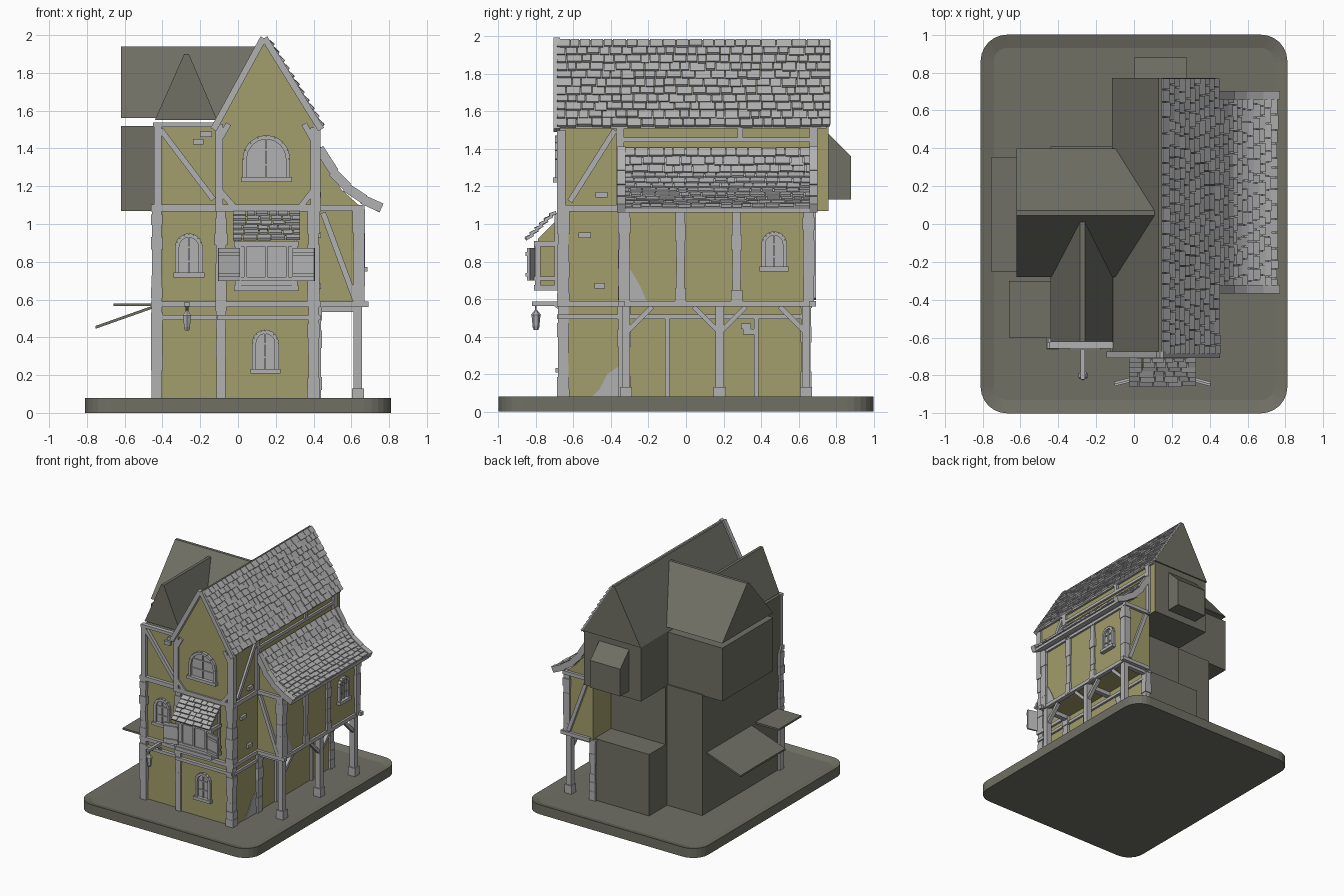
import bpy, bmesh, math, random
from mathutils import Vector, Matrix

random.seed(4)
if "Cube" in bpy.data.objects:
    bpy.data.objects.remove(bpy.data.objects["Cube"])


def material(name, rgb):
    m = bpy.data.materials.new(name)
    m.use_nodes = True
    m.diffuse_color = (*rgb, 1)
    m.node_tree.nodes["Principled BSDF"].inputs["Base Color"].default_value = (*rgb, 1)
    return m


PLASTER = material("ochre plaster", (0.36, 0.34, 0.145))
DARK = material("dark stone", (0.16, 0.16, 0.13))
GREY = material("weathered grey", (0.44, 0.44, 0.44))
FRONT, RIGHT, BACK = Vector((0, -1, 0)), Vector((1, 0, 0)), Vector((0, 1, 0))
UP = Vector((0, 0, 1))


def finish(bm, name, *mats):
    mesh = bpy.data.meshes.new(name)
    bm.to_mesh(mesh)
    bm.free()
    for m in mats:
        mesh.materials.append(m)
    ob = bpy.data.objects.new(name, mesh)
    bpy.context.scene.collection.objects.link(ob)
    return ob


def bar(bm, p, q, w, d, n):
    """Box from p to q, w wide, d deep along the normal n."""
    p, q = Vector(p), Vector(q)
    z = (q - p).normalized()
    n = (n - z * n.dot(z)).normalized()
    s = n.cross(z)
    m = Matrix((s * w, n * d, q - p)).transposed().to_4x4()
    m.translation = (p + q) / 2
    bmesh.ops.create_cube(bm, size=1, matrix=m)


def prism(name, pts, axis, a, b, show=(), base=DARK):
    """Profile swept along an axis; faces towards the show normals get plaster."""
    place = {"x": lambda u, v: (a, u, v), "y": lambda u, v: (u, a, v), "z": lambda u, v: (u, v, a)}[axis]
    bm = bmesh.new()
    f = bm.faces.new([bm.verts.new(place(u, v)) for u, v in pts])
    ext = bmesh.ops.extrude_face_region(bm, geom=[f])
    step = Vector([(b - a) * (axis == k) for k in "xyz"])
    bmesh.ops.translate(bm, vec=step, verts=[v for v in ext["geom"] if isinstance(v, bmesh.types.BMVert)])
    bmesh.ops.recalc_face_normals(bm, faces=bm.faces)
    for f in bm.faces:
        f.normal_update()
        f.material_index = int(any(f.normal.dot(n) > 0.9 for n in show))
    return finish(bm, name, base, PLASTER)


def block(name, x0, x1, y0, y1, z0, z1, show=(), base=DARK):
    return prism(name, [(x0, y0), (x1, y0), (x1, y1), (x0, y1)], "z", z0, z1, show, base)


def along(path, t):
    t *= len(path) - 1
    i = min(int(t), len(path) - 2)
    return Vector(path[i]).lerp(Vector(path[i + 1]), t - i)


def tiles(name, path, s0, s1, rows, place):
    """Uneven shingle rows following a slope path from eave to top."""
    bm = bmesh.new()
    for r in range(rows):
        a, b = along(path, r / rows), along(path, min(1, (r + 1.25) / rows))
        s = s0
        while s < s1 - 0.005:
            e = min(s1, s + random.uniform(0.045, 0.085))
            if s1 - e < 0.03:
                e = s1
            mid, slip = (s + e) / 2, random.uniform(-0.08, 0.06)
            p, q = place(a.x, mid, a.y), place(b.x, mid, b.y)
            p = p + (q - p) * slip
            n = (q - p).cross(place(0, 1, 0) - place(0, 0, 0)).normalized()
            n = n if n.z > 0 else -n
            bar(bm, p + n * random.uniform(0.012, 0.02), q + n * 0.003, e - s - 0.005, 0.016, n)
            s = e
    return finish(bm, name, GREY)


def stone_post(bm, x, y, z0, z1, w):
    """Column of unevenly sized blocks."""
    z = z0
    while z < z1 - 0.001:
        e = min(z1, z + random.uniform(0.05, 0.1))
        k = w + random.uniform(-0.008, 0.012)
        bar(bm, (x, y, z), (x, y, e), k, k, FRONT)
        z = e


def window(name, c, n, w, h):
    """Arched pane with frame, bars and sill; c is the bottom centre."""
    bm, c, s = bmesh.new(), Vector(c), UP.cross(n)
    r = w / 2
    line = [(-r, 0), (r, 0)] + [(r * math.cos(i * math.pi / 8), h - r + r * math.sin(i * math.pi / 8)) for i in range(9)]
    pts = [c + s * u + UP * v for u, v in line]
    f = bm.faces.new([bm.verts.new(p + n * 0.006) for p in pts])
    f.normal_update()
    if f.normal.dot(n) < 0:
        f.normal_flip()
    for p, q in zip(pts, pts[1:] + pts[:1]):
        bar(bm, p, q, 0.022, 0.045, n)
    bar(bm, c, c + UP * h, 0.008, 0.03, n)
    for k in (0.35, 0.7):
        bar(bm, c + UP * h * k - s * r, c + UP * h * k + s * r, 0.008, 0.026, n)
    bar(bm, c - s * (r + 0.02), c + s * (r + 0.02), 0.025, 0.07, n)
    finish(bm, name, GREY)


# Rounded base with a raised rim
outline = []
for cx, cy, a0 in ((1, 1, 0), (-1, 1, 90), (-1, -1, 180), (1, -1, 270)):
    for i in range(7):
        a = math.radians(a0 + i * 15)
        outline.append((cx * 0.67 + 0.14 * math.cos(a), cy * 0.86 + 0.14 * math.sin(a)))
base = prism("base", outline, "z", 0, 0.08)
bm = bmesh.new()
bm.from_mesh(base.data)
top = [f for f in bm.faces if f.normal.z > 0.9]
bmesh.ops.inset_region(bm, faces=top, thickness=0.07)
bmesh.ops.translate(bm, vec=(0, 0, -0.02), verts=top[0].verts)
bm.to_mesh(base.data)
bm.free()

# Wall masses
SHOW = (FRONT, RIGHT)
block("ground_storey", -0.11, 0.42, -0.66, 0.65, 0.05, 0.58, SHOW)
block("middle_storey", -0.11, 0.42, -0.66, 0.43, 0.58, 1.07, SHOW)
block("upper_storey", -0.11, 0.42, -0.675, 0.76, 1.07, 1.53, SHOW)
block("left_lower_wall", -0.44, -0.1, -0.63, 0.41, 0.05, 1.08, (FRONT,))
block("left_upper_wall", -0.44, -0.1, -0.63, -0.2, 1.07, 1.53, (FRONT,))
block("side_wing", -0.62, 0, -0.28, 0.40, 1.07, 1.52)
prism("back_bay", [(0.75, 1.13), (0.88, 1.13), (0.88, 1.36), (0.75, 1.49)], "x", 0, 0.28)
prism("lean_to", [(0.4, 0.57), (0.65, 0.57), (0.65, 1.09), (0.55, 1.18), (0.47, 1.3), (0.4, 1.4)],
      "y", -0.34, 0.67, base=PLASTER)

# Roof solids
prism("main_roof", [(-0.115, 1.53), (0.43, 1.53), (0.15, 1.98), (0.13, 1.98)], "y", -0.675, 0.77, (FRONT,))
prism("wing_roof", [(-0.28, 1.56), (0.4, 1.56), (0.07, 1.94), (0.045, 1.94)], "x", -0.62, 0.12)
prism("left_gable_roof", [(-0.44, 1.55), (-0.11, 1.55), (-0.26, 1.9), (-0.285, 1.9)], "y", -0.62, 0.05)

# Awnings on the left side
prism("side_awning", [(-0.755, 0.445), (-0.755, 0.46), (-0.43, 0.575), (-0.43, 0.56)], "y", -0.25, 0.35)
block("side_shelf", -0.66, -0.43, -0.6, -0.3, 0.565, 0.58)

# Shingles
side = lambda h, s, z: Vector((h, s, z))
ahead = lambda h, s, z: Vector((s, -h, z))
eaves = [(0.75, 1.085), (0.66, 1.13), (0.57, 1.195), (0.5, 1.275), (0.43, 1.4)]
tiles("main_roof_tiles", [(0.435, 1.515), (0.145, 1.98)], -0.69, 0.77, 11, side)
tiles("lean_to_tiles", eaves, -0.35, 0.68, 11, side)
tiles("oriel_tiles", [(0.845, 0.91), (0.69, 1.06)], -0.03, 0.33, 6, ahead)
prism("lean_to_roof", eaves + [(u, v - 0.025) for u, v in reversed(eaves)], "y", -0.35, 0.68, base=GREY)
bm = bmesh.new()
for y in (-0.345, 0.68):
    for p, q in zip(eaves, eaves[1:]):
        bar(bm, (p[0] + 0.01, y, p[1]), (q[0], y, q[1]), 0.045, 0.05, UP)
finish(bm, "lean_to_verges", GREY)

# Corner and wall posts
bm = bmesh.new()
for x, y, z0, z1, w in ((-0.43, -0.63, 0.06, 1.07, 0.055), (-0.09, -0.65, 0.06, 1.07, 0.055),
                        (0.4, -0.655, 0.06, 1.07, 0.06), (0.41, -0.33, 0.06, 0.57, 0.06),
                        (0.64, -0.33, 0.57, 1.08, 0.055), (0.64, 0.655, 0.57, 1.08, 0.055),
                        (0.41, 0.64, 0.06, 0.57, 0.05)):
    stone_post(bm, x, y, z0, z1, w)
for y in (-0.03, 0.27):
    stone_post(bm, 0.64, y, 0.57, 1.08, 0.05)
finish(bm, "stone_posts", GREY)

# Front timbers, listed as x, z, x, z, width on each wall plane
bm = bmesh.new()
for y, parts in ((-0.64, ((-0.46, 0.575, -0.1, 0.575, 0.03), (-0.45, 0.505, -0.1, 0.505, 0.025),
                          (-0.46, 1.085, -0.1, 1.085, 0.035), (-0.45, 1.525, -0.11, 1.525, 0.025),
                          (-0.425, 1.08, -0.425, 1.53, 0.04), (-0.41, 1.5, -0.13, 1.13, 0.03))),
                 (-0.67, ((-0.11, 0.575, 0.44, 0.575, 0.03), (-0.11, 0.505, 0.42, 0.505, 0.025),
                          (-0.12, 1.085, 0.44, 1.085, 0.035), (-0.1, 1.08, -0.1, 1.53, 0.04),
                          (0.405, 1.08, 0.405, 1.51, 0.04), (-0.09, 1.17, -0.02, 1.09, 0.03),
                          (0.4, 1.18, 0.33, 1.09, 0.03), (-0.09, 1.46, -0.05, 1.53, 0.03),
                          (0.4, 1.44, 0.35, 1.53, 0.03))),
                 (-0.69, ((-0.13, 1.5, 0.135, 1.985, 0.035), (0.14, 1.985, 0.44, 1.5, 0.035))),
                 (-0.345, ((0.42, 0.575, 0.69, 0.575, 0.03), (0.42, 1.085, 0.67, 1.085, 0.03),
                           (0.45, 1.06, 0.62, 0.6, 0.03))),
                 (0.675, ((0.42, 0.575, 0.69, 0.575, 0.03), (0.42, 1.085, 0.67, 1.085, 0.03),
                          (0.45, 1.06, 0.62, 0.6, 0.03)))):
    for x, z, x2, z2, w in parts:
        bar(bm, (x, y, z), (x2, y, z2), w, 0.035, FRONT)
finish(bm, "cross_timbers", GREY)

# Right side timbers, listed as y, z, y, z, width
bm = bmesh.new()
for x, parts in ((0.42, ((-0.68, 0.575, -0.33, 0.575, 0.03), (-0.68, 0.505, 0.65, 0.505, 0.025),
                         (-0.68, 1.085, -0.34, 1.085, 0.035), (-0.665, 1.08, -0.665, 1.5, 0.045),
                         (-0.35, 1.08, -0.35, 1.52, 0.04), (-0.62, 1.12, -0.38, 1.5, 0.03),
                         (-0.35, 1.45, 0.7, 1.45, 0.025), (-0.68, 1.52, 0.75, 1.52, 0.02),
                         (0.29, 1.45, 0.29, 1.52, 0.03), (0.68, 1.08, 0.68, 1.52, 0.045),
                         (-0.1, 0.06, -0.1, 0.5, 0.025), (0.375, 0.06, 0.375, 0.5, 0.025))),
                 (0.65, ((-0.35, 0.575, 0.69, 0.575, 0.03), (-0.35, 1.08, 0.69, 1.08, 0.025)))):
    for y, z, y2, z2, w in parts:
        bar(bm, (x, y, z), (x, y2, z2), w, 0.035, RIGHT)
finish(bm, "side_timbers", GREY)

# Open arcade under the lean-to: posts, feet, braces, joists
bm = bmesh.new()
for y in (-0.32, 0.18, 0.64):
    bar(bm, (0.635, y, 0.06), (0.635, y, 0.57), 0.045, 0.045, FRONT)
    bar(bm, (0.635, y, 0.06), (0.635, y, 0.13), 0.065, 0.065, FRONT)
    bar(bm, (0.42, y, 0.555), (0.65, y, 0.555), 0.04, 0.04, UP)
    for k in (-1, 1):
        if -0.35 < y + k * 0.14 < 0.68:
            bar(bm, (0.635, y, 0.42), (0.635, y + k * 0.14, 0.56), 0.025, 0.03, RIGHT)
finish(bm, "arcade_posts", GREY)

# Arched windows
window("ground_window", (0.145, -0.66, 0.22), FRONT, 0.12, 0.21)
window("left_window", (-0.26, -0.63, 0.73), FRONT, 0.125, 0.21)
window("gable_window", (0.15, -0.675, 1.235), FRONT, 0.23, 0.225)
window("lean_to_window", (0.65, 0.47, 0.76), RIGHT, 0.115, 0.19)

# Oriel window with shutters
prism("oriel_box", [(-0.67, 0.65), (-0.79, 0.65), (-0.79, 0.92), (-0.67, 1.04)], "x", 0.0, 0.3, base=PLASTER)
bm = bmesh.new()
for z, d in ((0.66, 0.03), (0.895, 0.03), (0.71, 0.02)):
    bar(bm, (-0.02, -0.745, z), (0.32, -0.745, z), d, 0.13, FRONT)
for x in (0.0, 0.3):
    bar(bm, (x, -0.79, 0.65), (x, -0.79, 0.91), 0.03, 0.03, FRONT)
    bar(bm, (x, -0.69, 0.65), (x, -0.69, 1.05), 0.025, 0.025, FRONT)
bar(bm, (0.15, -0.79, 0.66), (0.15, -0.79, 0.9), 0.28, 0.02, FRONT)
for x in (0.04, 0.15, 0.26):
    bar(bm, (x, -0.8, 0.7), (x, -0.8, 0.89), 0.014, 0.02, FRONT)
for x, k in ((0.01, -1), (0.29, 1)):
    bar(bm, (x, -0.81, 0.785), (x + k * 0.115, -0.84, 0.785), 0.175, 0.014, FRONT)
    for z in (0.73, 0.84):
        bar(bm, (x, -0.82, z), (x + k * 0.115, -0.85, z), 0.02, 0.014, FRONT)
finish(bm, "oriel_frame_and_shutters", GREY)

# Hanging lantern
bm = bmesh.new()
bar(bm, (-0.27, -0.64, 0.575), (-0.27, -0.82, 0.575), 0.025, 0.022, UP)
bar(bm, (-0.27, -0.64, 0.52), (-0.27, -0.7, 0.57), 0.015, 0.015, UP)
for z, r1, r2, h in ((0.445, 0.012, 0.02, 0.02), (0.485, 0.018, 0.024, 0.06), (0.528, 0.027, 0.006, 0.026), (0.555, 0.004, 0.004, 0.04)):
    bmesh.ops.create_cone(bm, cap_ends=True, segments=6, radius1=r1, radius2=r2, depth=h,
                          matrix=Matrix.Translation((-0.27, -0.8, z)))
finish(bm, "lantern", GREY)

# Exposed bricks and bare stone patches
bm = bmesh.new()
for n, u, z in ((FRONT, -0.21, 1.435), (FRONT, -0.17, 1.475), (RIGHT, -0.45, 1.155), (RIGHT, -0.54, 0.94),
                (RIGHT, -0.46, 0.67), (RIGHT, 0.32, 0.455), (RIGHT, 0.34, 0.425)):
    c = Vector((u, -0.635, z)) if n == FRONT else Vector((0.425, u, z))
    s = UP.cross(n) * random.uniform(0.025, 0.038)
    bar(bm, c - s, c + s, 0.03, 0.03, n)
finish(bm, "loose_bricks", GREY)
prism("ground_patch", [(-0.52, 0.06), (-0.36, 0.06), (-0.36, 0.24), (-0.42, 0.2), (-0.46, 0.12)], "x", 0.418, 0.425, base=GREY)
prism("lean_to_patch", [(-0.31, 0.59), (-0.21, 0.59), (-0.25, 0.68), (-0.31, 0.78)], "x", 0.648, 0.655, base=GREY)
